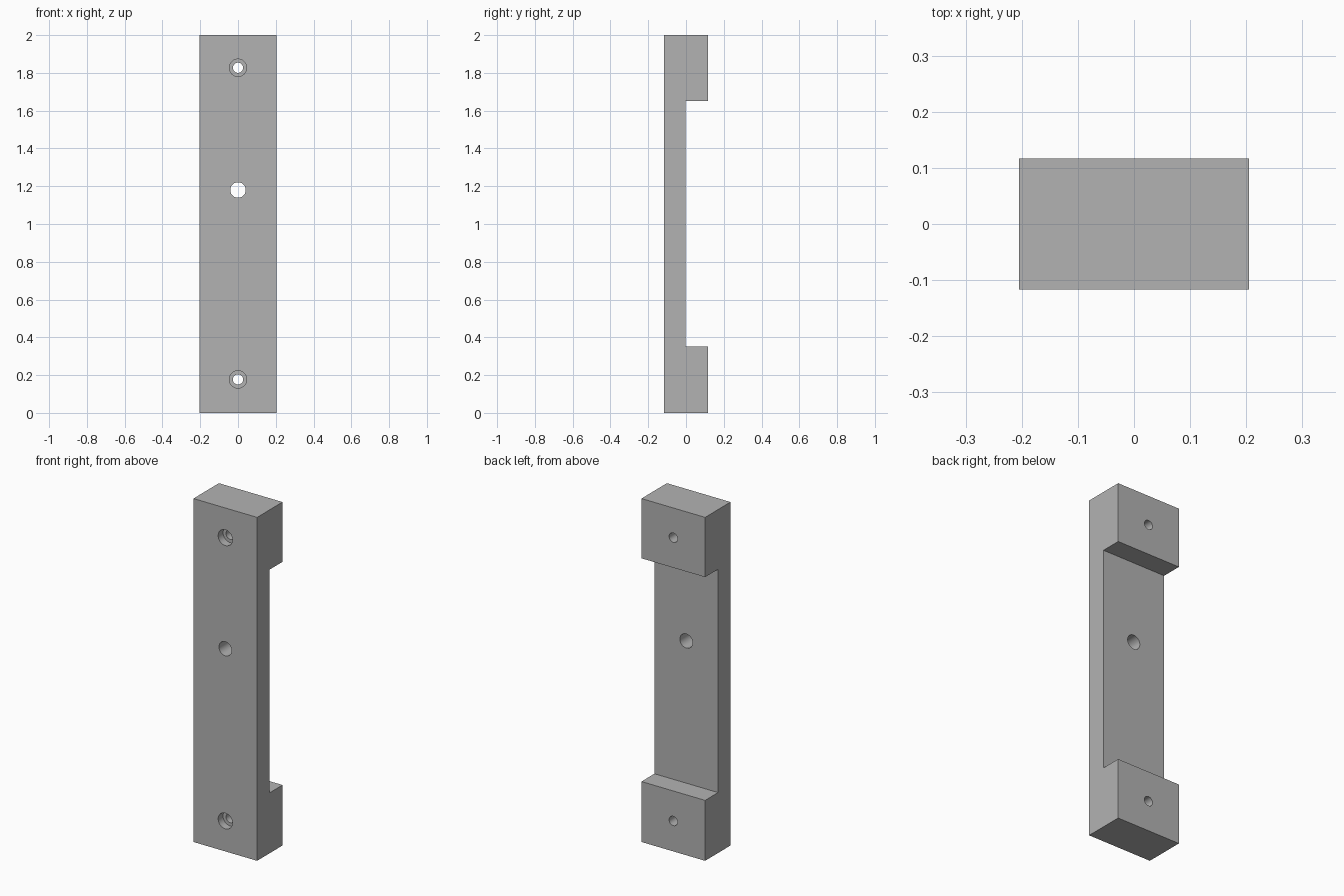
import bpy, math

cube = bpy.data.objects.get("Cube")
if cube:
    bpy.data.objects.remove(cube, do_unlink=True)

WIDTH, HALF_DEPTH, HEIGHT = 0.41, 0.117, 2.0
BLOCK_LOW, BLOCK_HIGH, RECESS_Y = 0.352, 1.652, -0.002

grey = bpy.data.materials.new("mid grey")
grey.use_nodes = True
colour = (0.45, 0.45, 0.45, 1)
grey.diffuse_color = colour
grey.node_tree.nodes["Principled BSDF"].inputs["Base Color"].default_value = colour

# Side profile (y, z): a bar with a raised block at each end of the back
profile = [(-HALF_DEPTH, 0), (HALF_DEPTH, 0), (HALF_DEPTH, BLOCK_LOW),
           (RECESS_Y, BLOCK_LOW), (RECESS_Y, BLOCK_HIGH),
           (HALF_DEPTH, BLOCK_HIGH), (HALF_DEPTH, HEIGHT), (-HALF_DEPTH, HEIGHT)]
n = len(profile)
verts = [(x, y, z) for x in (-WIDTH / 2, WIDTH / 2) for y, z in profile]
faces = [list(range(n))[::-1], list(range(n, 2 * n))]
faces += [[i, (i + 1) % n, n + (i + 1) % n, n + i] for i in range(n)]
mesh = bpy.data.meshes.new("mounting_bar")
mesh.from_pydata(verts, [], faces)
mesh.materials.append(grey)
bar = bpy.data.objects.new("mounting_bar", mesh)
bpy.context.collection.objects.link(bar)


def drill(name, z, radius, y_end):
    """Cut a round hole from the front face back to y_end."""
    y_start = -HALF_DEPTH - 0.05
    bpy.ops.mesh.primitive_cylinder_add(
        vertices=48, radius=radius, depth=y_end - y_start,
        location=(0, (y_start + y_end) / 2, z), rotation=(math.pi / 2, 0, 0))
    cutter = bpy.context.object
    cutter.name = name
    cutter.data.materials.append(grey)
    cut = bar.modifiers.new(name, "BOOLEAN")
    cut.operation, cut.solver, cut.object = "DIFFERENCE", "EXACT", cutter
    bpy.context.view_layer.objects.active = bar
    bpy.ops.object.modifier_apply(modifier=name)
    bpy.data.objects.remove(cutter, do_unlink=True)


# Counterbored screw holes at both ends, plain hole in the recess
for label, z in (("lower", 0.177), ("upper", 1.827)):
    drill(label + "_screw_hole", z, 0.027, HALF_DEPTH + 0.05)
    drill(label + "_counterbore", z, 0.046, -HALF_DEPTH + 0.045)
drill("middle_hole", 1.18, 0.041, HALF_DEPTH + 0.05)

bpy.ops.object.select_all(action="DESELECT")
bar.select_set(True)
bpy.context.view_layer.objects.active = bar
bpy.ops.object.shade_smooth_by_angle(angle=math.radians(30))
